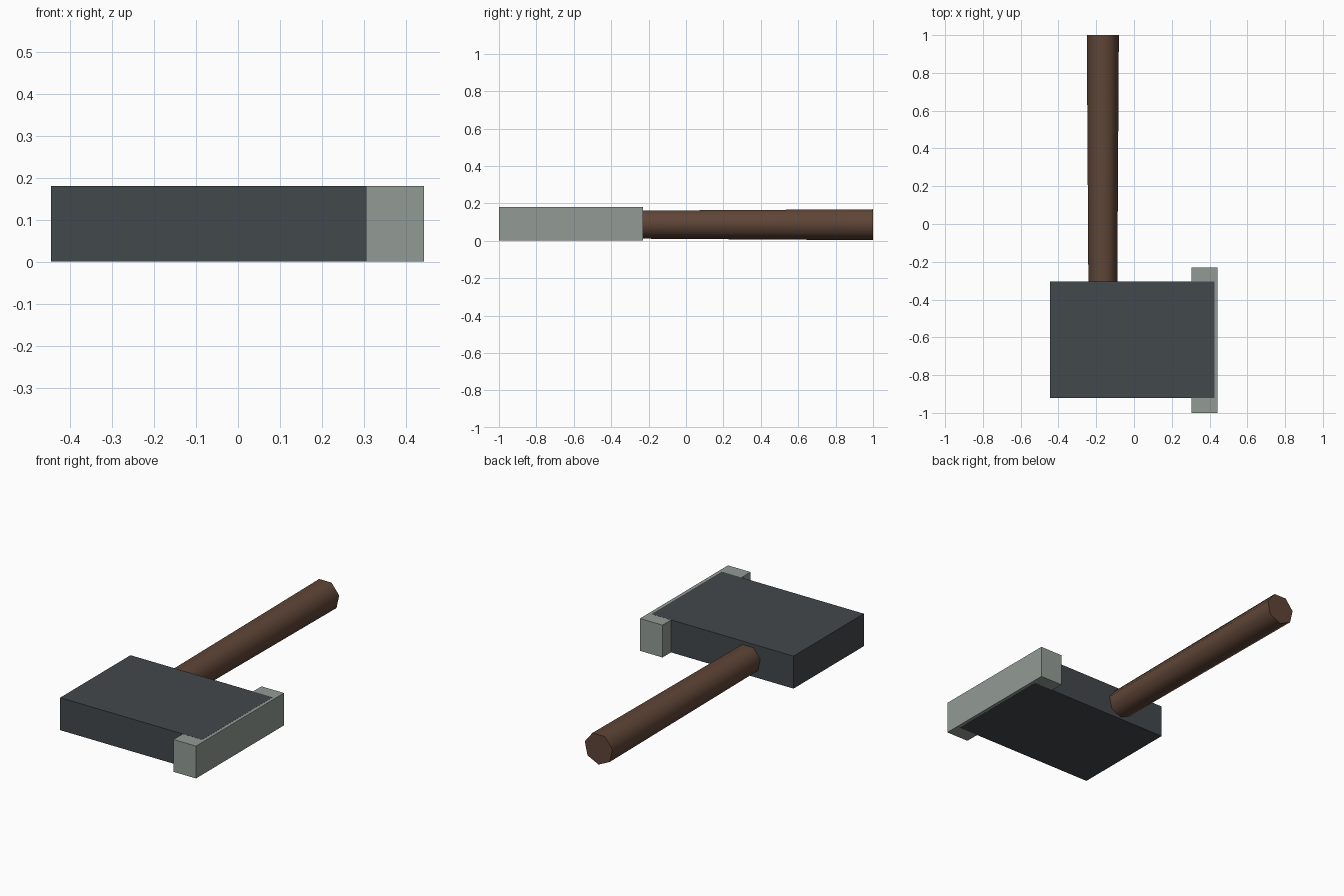
import bpy, math
from mathutils import Matrix

if "Cube" in bpy.data.objects:
    bpy.data.objects.remove(bpy.data.objects["Cube"])


def material(name, color):
    m = bpy.data.materials.new(name)
    m.diffuse_color = (*color, 1)
    m.use_nodes = True
    m.node_tree.nodes["Principled BSDF"].inputs["Base Color"].default_value = m.diffuse_color
    return m


def box(name, lo, hi, mat):
    size = [b - a for a, b in zip(lo, hi)]
    mid = [(a + b) / 2 for a, b in zip(lo, hi)]
    bpy.ops.mesh.primitive_cube_add(size=1)
    o = bpy.context.object
    o.name = name
    o.data.transform(Matrix.Translation(mid) @ Matrix.Diagonal((*size, 1)))
    o.data.materials.append(mat)
    return o


dark = material("dark_iron", (0.055, 0.065, 0.07))
pale = material("pale_steel", (0.29, 0.33, 0.30))
wood = material("brown_wood", (0.115, 0.06, 0.038))

# Head block and the wider striking plate around its end
box("hammer_head", (-0.445, -0.92, 0), (0.425, -0.305, 0.18), dark)
box("striking_plate", (0.305, -1.0, 0.0005), (0.443, -0.23, 0.1795), pale)

# Seven-sided handle, slightly thicker at the grip, one corner pointing down
y0, y1 = -0.40, 1.0
bpy.ops.mesh.primitive_cone_add(vertices=7, radius1=0.078, radius2=0.087, depth=y1 - y0)
handle = bpy.context.object
handle.name = "handle"
# The rotation sends local z to +y and the first corner (local +y) to -z
handle.data.transform(Matrix.Translation((-0.165, (y0 + y1) / 2, 0.09))
                      @ Matrix.Rotation(-math.pi / 2, 4, 'X'))
handle.data.materials.append(wood)
bpy.ops.object.shade_smooth_by_angle(angle=math.radians(60))
